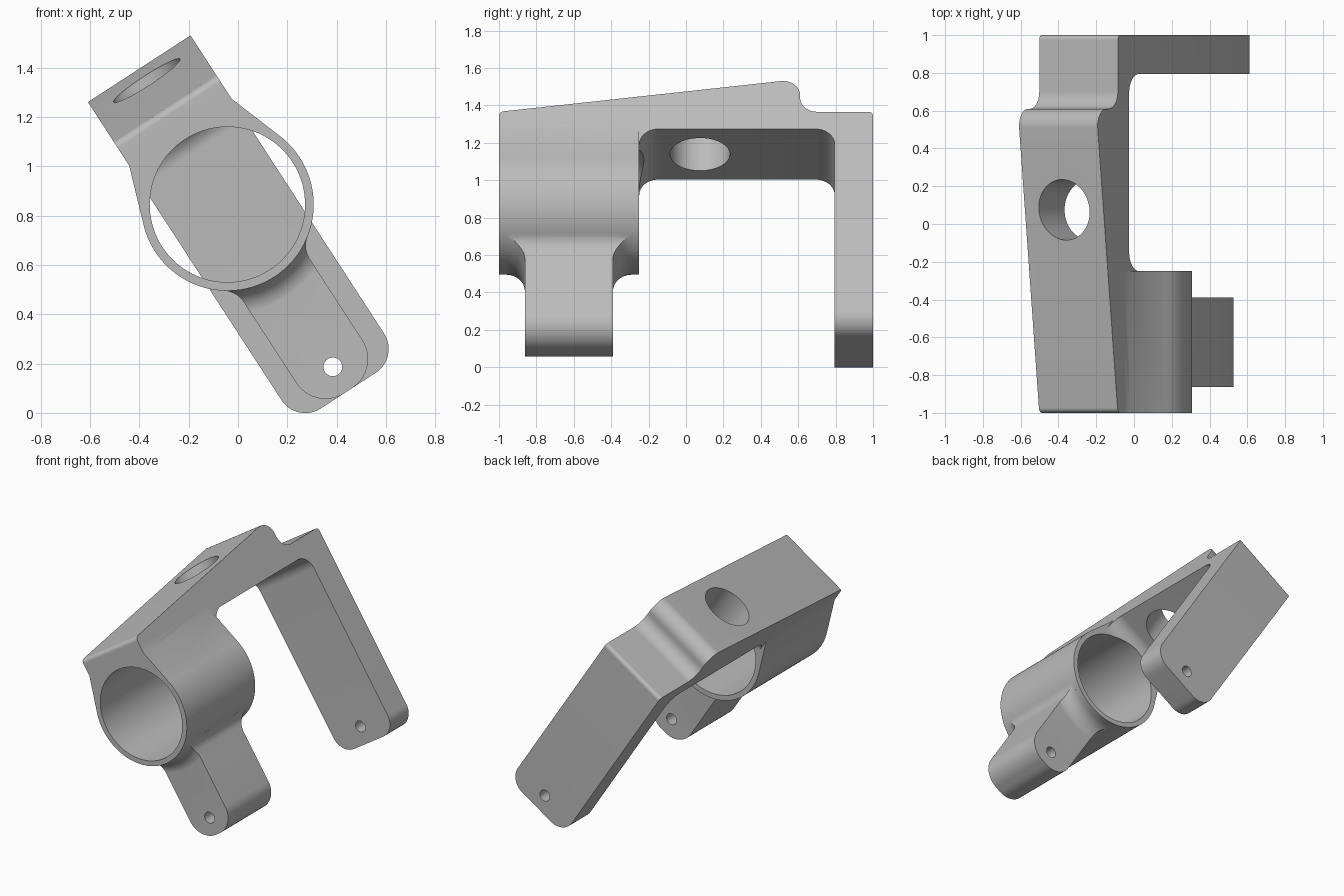
import bpy, bmesh, math
from mathutils import Vector, Matrix

if "Cube" in bpy.data.objects:
    bpy.data.objects.remove(bpy.data.objects["Cube"], do_unlink=True)

grey = bpy.data.materials.new("plain grey")
grey.use_nodes = True
grey.diffuse_color = (0.5, 0.5, 0.5, 1)
grey.node_tree.nodes["Principled BSDF"].inputs["Base Color"].default_value = (0.5, 0.5, 0.5, 1)

# Main sizes, in an upright frame whose origin is on the tube axis
BORE, TUBE = 0.315, 0.35
HALF = 0.248          # half width of the frame
LUG = 0.16            # half width of the lug
FILLET = 0.1
BOTTOM = -0.9
TUBE_FRONT, TUBE_BACK = -1.0, -0.25
LUG_FRONT, LUG_BACK = -0.862, -0.39


def arc(cx, cy, r, start, end, n):
    """Points on an arc, angles in radians."""
    return [(cx + r * math.cos(start + (end - start) * i / n),
             cy + r * math.sin(start + (end - start) * i / n)) for i in range(n + 1)]


def rounded(corners, n=10):
    """Polygon with a radius at each corner."""
    out = []
    for i, (x, y, r) in enumerate(corners):
        p = Vector((x, y))
        if r == 0:
            out.append((x, y))
            continue
        d1 = (Vector(corners[i - 1][:2]) - p).normalized()
        d2 = (Vector(corners[(i + 1) % len(corners)][:2]) - p).normalized()
        half = d1.angle(d2) / 2
        c = p + (d1 + d2).normalized() * r / math.sin(half)
        s = p + d1 * r / math.tan(half) - c
        e = p + d2 * r / math.tan(half) - c
        for k in range(n + 1):
            out.append(tuple(c + s.lerp(e, k / n).normalized() * r))
    return out


def finish(name, bm):
    bmesh.ops.remove_doubles(bm, verts=bm.verts, dist=1e-5)
    bmesh.ops.recalc_face_normals(bm, faces=bm.faces)
    mesh = bpy.data.meshes.new(name)
    bm.to_mesh(mesh)
    bm.free()
    mesh.materials.append(grey)
    ob = bpy.data.objects.new(name, mesh)
    bpy.context.collection.objects.link(ob)
    return ob


def prism_mesh(pts, lo, hi, axis):
    """Extrude a flat outline along x, y or z."""
    place = {"x": lambda u, v, w: (w, u, v),
             "y": lambda u, v, w: (u, w, v),
             "z": lambda u, v, w: (u, v, w)}[axis]
    bm = bmesh.new()
    face = bm.faces.new([bm.verts.new(place(u, v, lo)) for u, v in pts])
    ext = bmesh.ops.extrude_face_region(bm, geom=[face])
    move = Vector(place(0, 0, hi - lo))
    bmesh.ops.translate(bm, vec=move,
                        verts=[g for g in ext["geom"] if isinstance(g, bmesh.types.BMVert)])
    return bm


def prism(name, pts, lo, hi, axis):
    return finish(name, prism_mesh(pts, lo, hi, axis))


def rod(name, cx, cy, r, lo, hi, axis, n=64):
    return prism(name, arc(cx, cy, r, 0, 2 * math.pi, n)[:-1], lo, hi, axis)


def combine(ob, other, operation):
    """Apply a boolean and discard the helper."""
    mod = ob.modifiers.new("cut", "BOOLEAN")
    mod.operation, mod.object, mod.solver = operation, other, "EXACT"
    bpy.context.view_layer.update()
    dg = bpy.context.evaluated_depsgraph_get()
    mesh = bpy.data.meshes.new_from_object(ob.evaluated_get(dg))
    ob.modifiers.clear()
    ob.data = mesh
    bpy.data.objects.remove(other, do_unlink=True)


# Frame: sloping top beam with a hump, and the long back leg
side = rounded([
    (-1, 0.2, 0), (-0.25, 0.2, 0), (-0.25, 0.35, FILLET), (0.795, 0.35, FILLET),
    (0.795, BOTTOM, 0), (1, BOTTOM, 0), (1, 0.46, 0.025), (0.61, 0.46, 0.09),
    (0.61, 0.669, 0.09), (-1, 0.46, 0.03)])
bm = prism_mesh(side, -HALF, HALF, "x")
ends = [e for e in bm.edges
        if all(v.co.z < BOTTOM + 0.01 for v in e.verts)
        and abs(e.verts[0].co.x - e.verts[1].co.x) < 0.01]
bmesh.ops.bevel(bm, geom=ends, offset=0.115, segments=12, profile=0.5, affect="EDGES")
frame = finish("frame", bm)

# Tube housing, with flat cheeks running from the beam to the round
reach = math.atan2(0.35, HALF) - math.acos(TUBE / math.hypot(HALF, 0.35))
outline = arc(0, 0, TUBE, math.pi - reach, 2 * math.pi + reach, 72)
outline += [(HALF, 0.35), (HALF, 0.4), (-HALF, 0.4), (-HALF, 0.35)]
combine(frame, prism("housing", outline, TUBE_FRONT, TUBE_BACK, "y"), "UNION")

# Bore, beam hole and leg hole
combine(frame, rod("bore", 0, 0, BORE, -1.2, 0.2, "y", 96), "DIFFERENCE")
combine(frame, rod("beam_hole", 0, 0.075, 0.16, 0.2, 0.9, "z"), "DIFFERENCE")
combine(frame, rod("leg_hole", 0, BOTTOM + 0.115, 0.038, 0.6, 1.2, "y", 32), "DIFFERENCE")

# Lug outline: rounded end, flaring tangentially into the tube
fx = LUG + FILLET
fz = -math.sqrt((TUBE + FILLET) ** 2 - fx ** 2)
turn = math.atan2(-fz, -fx)
flare = arc(fx, fz, FILLET, math.pi, turn, 10)
lean = math.atan2(fz, fx)
inner = arc(0, 0, 0.33, lean, -math.pi - lean, 24)
tip = rounded([(-LUG, fz, 0), (-LUG, BOTTOM, 0.14), (LUG, BOTTOM, 0.14), (LUG, fz, 0)])[1:-1]
lug_outline = tip + flare + inner + [(-x, z) for x, z in reversed(flare)]
lug = prism("lower_lug", lug_outline, LUG_FRONT, LUG_BACK, "y")

# Revolved fillet between the lug faces and the tube
mid = (LUG_FRONT + LUG_BACK) / 2
thick = (LUG_BACK - LUG_FRONT) / 2 - 0.0005
curve = arc(TUBE + FILLET, thick + FILLET, FILLET, math.pi, 1.5 * math.pi, 10)
half = [(0.32, thick + FILLET)] + curve
bm = bmesh.new()
loop = [bm.verts.new((r, mid + y, 0)) for r, y in half]
loop += [bm.verts.new((r, mid - y, 0)) for r, y in reversed(half)]
edges = [bm.edges.new((loop[i - 1], loop[i])) for i in range(len(loop))]
bmesh.ops.spin(bm, geom=loop + edges, cent=(0, 0, 0), axis=(0, 1, 0),
               angle=2 * math.pi, steps=96, use_merge=False)
collar = finish("collar", bm)
combine(collar, prism("lug_limit", lug_outline, TUBE_FRONT, TUBE_BACK, "y"), "INTERSECT")
combine(lug, collar, "UNION")
combine(lug, rod("lug_hole", 0, BOTTOM + 0.115, 0.038, -1.2, 0, "y", 32), "DIFFERENCE")

# Lean the whole part over and shade the rounds smooth
lean_over = Matrix.Translation((-0.043, 0, 0.845)) @ Matrix.Rotation(math.radians(-33), 4, "Y")
for ob in (frame, lug):
    ob.data.transform(lean_over)
    bpy.ops.object.select_all(action="DESELECT")
    ob.select_set(True)
    bpy.context.view_layer.objects.active = ob
    bpy.ops.object.shade_smooth_by_angle(angle=math.radians(25))
